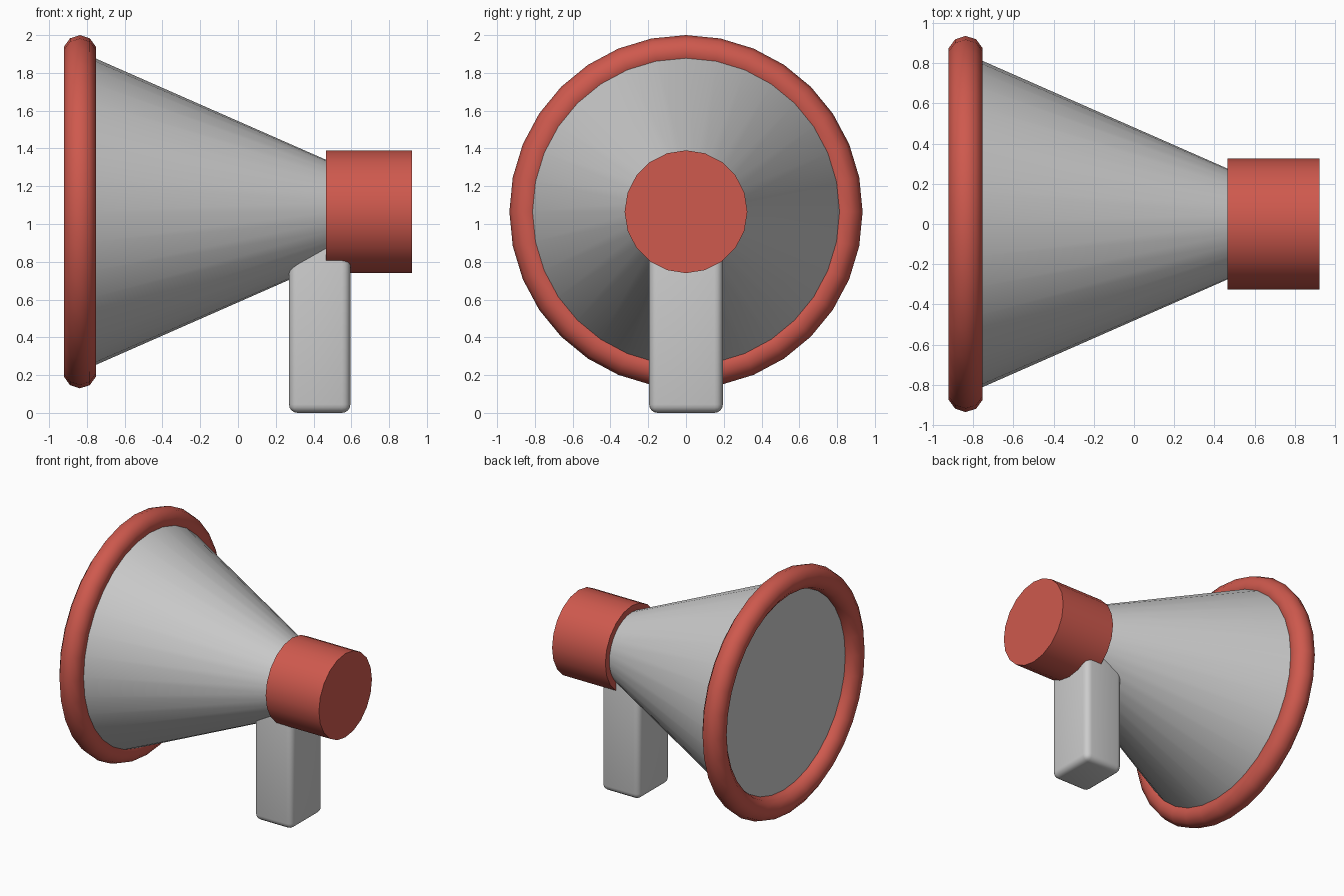
import bpy
from math import radians

if "Cube" in bpy.data.objects:
    bpy.data.objects.remove(bpy.data.objects["Cube"])

AXIS_Z = 1.065          # height of the horn's horizontal axis
TURN = (0, radians(90), 0)

red = bpy.data.materials.new("red")
red.diffuse_color = (0.62, 0.10, 0.075, 1)
red.use_nodes = True
red.node_tree.nodes["Principled BSDF"].inputs["Base Color"].default_value = red.diffuse_color


def finish(name, angle=40, mat=None):
    ob = bpy.context.object
    ob.name = name
    if mat:
        ob.data.materials.append(mat)
    bpy.ops.object.shade_smooth_by_angle(angle=radians(angle))
    return ob


def horn_section(name, x0, x1, r0, r1, sides, mat=None):
    """Round capped section running along x from x0 to x1."""
    bpy.ops.mesh.primitive_cone_add(
        vertices=sides, radius1=r0, radius2=r1, depth=x1 - x0,
        location=((x0 + x1) / 2, 0, AXIS_Z), rotation=TURN)
    return finish(name, mat=mat)


# Flared horn and the cylindrical rear housing
horn_section("horn", -0.837, 0.50, 0.848, 0.26, 32)
horn_section("rear_housing", 0.465, 0.922, 0.325, 0.325, 20, red)

# Rounded rim around the mouth of the horn
bpy.ops.mesh.primitive_torus_add(
    major_radius=0.846, minor_radius=0.089, major_segments=32, minor_segments=10,
    location=(-0.837, 0, AXIS_Z), rotation=TURN)
finish("horn_rim", 60, red)

# Grip: rounded box whose top is buried in the horn and housing
bpy.ops.mesh.primitive_cube_add(size=1, location=(0.4325, 0, 0.465))
grip = bpy.context.object
grip.scale = (0.325, 0.39, 0.93)
bpy.ops.object.transform_apply(location=False, rotation=False, scale=True)
bevel = grip.modifiers.new("rounded_edges", 'BEVEL')
bevel.width = 0.045
bevel.segments = 4
bpy.ops.object.modifier_apply(modifier=bevel.name)
finish("grip")
